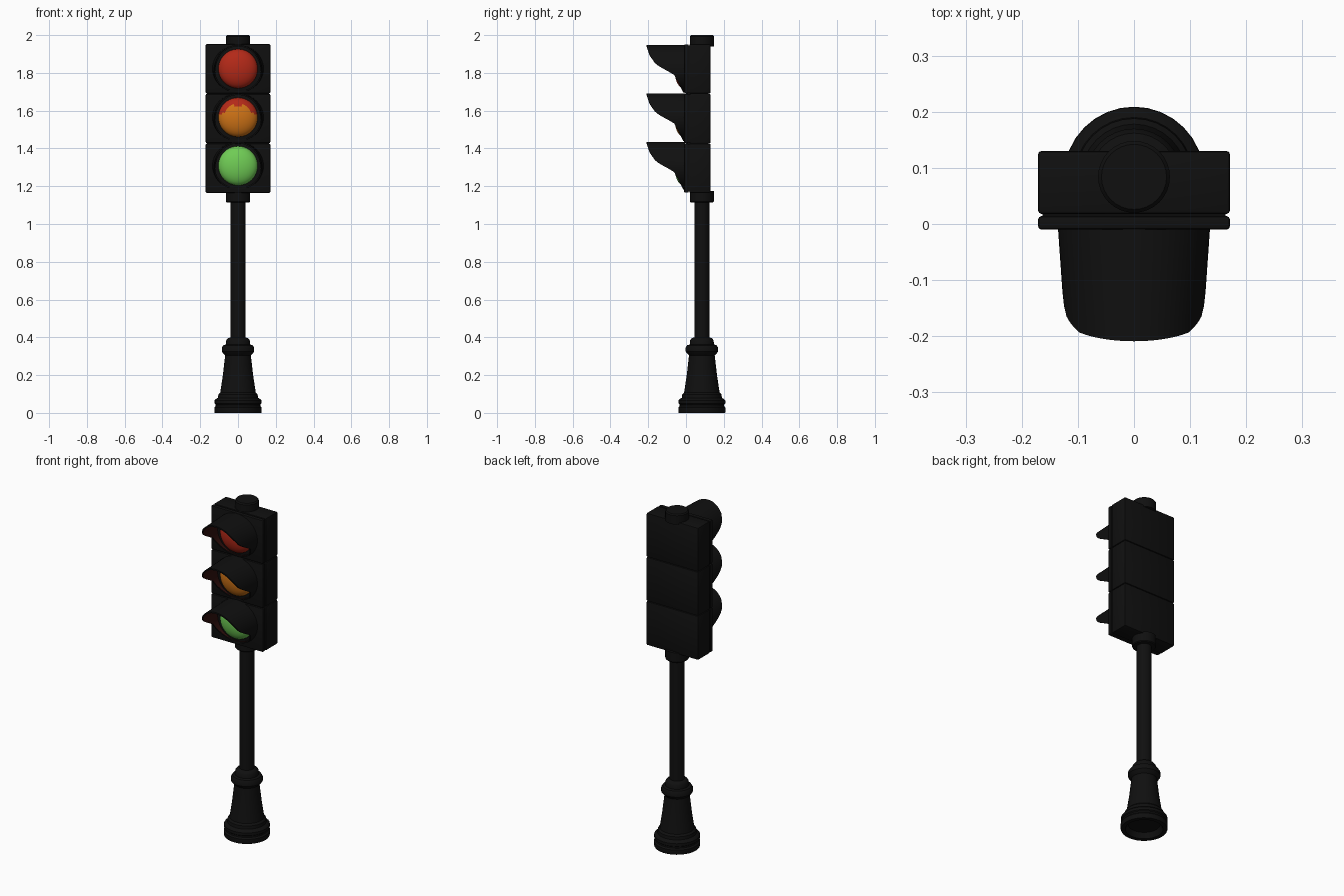
import bpy, bmesh, math

if "Cube" in bpy.data.objects:
    bpy.data.objects.remove(bpy.data.objects["Cube"])

POLE_Y = 0.084
STEP = 0.263          # height of one signal section
TOP = 1.953


def material(name, rgb):
    m = bpy.data.materials.new(name)
    m.diffuse_color = (*rgb, 1)
    m.use_nodes = True
    m.node_tree.nodes["Principled BSDF"].inputs["Base Color"].default_value = m.diffuse_color
    return m


BLACK = material("black_metal", (0.005, 0.005, 0.005))
RED = material("red_glass", (0.45, 0.022, 0.009))
AMBER = material("amber_glass", (0.62, 0.17, 0.008))
GREEN = material("green_glass", (0.16, 0.60, 0.09))
INNER = material("dark_red_lining", (0.03, 0.005, 0.004))


def finish(name, bm, mats, loc=(0, 0, 0), angle=35):
    bmesh.ops.recalc_face_normals(bm, faces=bm.faces)
    me = bpy.data.meshes.new(name)
    bm.to_mesh(me)
    bm.free()
    ob = bpy.data.objects.new(name, me)
    bpy.context.collection.objects.link(ob)
    ob.location = loc
    for m in mats:
        me.materials.append(m)
    bpy.ops.object.select_all(action='DESELECT')
    ob.select_set(True)
    bpy.context.view_layer.objects.active = ob
    bpy.ops.object.shade_smooth_by_angle(angle=math.radians(angle))
    return ob


def lathe(name, profile, n=32):
    """Turn (radius, z) points around the pole axis."""
    bm = bmesh.new()
    rings = [[bm.verts.new((r * math.cos(2 * math.pi * i / n),
                            r * math.sin(2 * math.pi * i / n), z)) for i in range(n)]
             for r, z in profile]
    for a, b in zip(rings, rings[1:]):
        for i in range(n):
            j = (i + 1) % n
            bm.faces.new((a[i], a[j], b[j], b[i]))
    bm.faces.new(rings[0])
    bm.faces.new(rings[-1])
    return finish(name, bm, [BLACK], (0, POLE_Y, 0))


def box(name, x, y0, y1, z0, z1, bevel):
    bm = bmesh.new()
    bmesh.ops.create_cube(bm, size=1)
    for v in bm.verts:
        v.co.x *= 2 * x
        v.co.y = (y0 + y1) / 2 + v.co.y * (y1 - y0)
        v.co.z = (z0 + z1) / 2 + v.co.z * (z1 - z0)
    if bevel:
        bmesh.ops.bevel(bm, geom=bm.edges[:], offset=bevel, segments=2,
                        profile=0.5, affect='EDGES')
    return finish(name, bm, [BLACK])


# Visor reach: (cosine of angle from the top, y of the front edge)
REACH = [(-1, -0.014), (-0.67, -0.035), (-0.23, -0.065), (-0.05, -0.11),
         (0.2, -0.16), (0.6, -0.193), (1, -0.209)]


def reach(c):
    for (c0, y0), (c1, y1) in zip(REACH, REACH[1:]):
        if c <= c1 + 1e-6:
            return y0 + (y1 - y0) * (c - c0) / (c1 - c0)
    return REACH[-1][1]


def visor(name, z, n=48, rows=6):
    """Cut-away tube: outer skin from panel to lip, then inner skin back."""
    bm = bmesh.new()
    rings = []
    path = [(t / rows, 0) for t in range(rows + 1)]
    path += [(t / rows, 0.008) for t in range(rows, -1, -1)]
    for t, inset in path:
        ring = []
        for i in range(n):
            a = 2 * math.pi * i / n
            y = -0.005 + t * (reach(math.cos(a)) + 0.005)
            rx = 0.136 + 0.07 * y - inset
            ring.append(bm.verts.new((rx * math.sin(a), y, (0.126 - inset) * math.cos(a))))
        rings.append(ring)
    for k, (a, b) in enumerate(zip(rings, rings[1:])):
        for i in range(n):
            j = (i + 1) % n
            f = bm.faces.new((a[i], a[j], b[j], b[i]))
            f.material_index = 1 if k > rows else 0
    return finish(name, bm, [BLACK, INNER], (0, 0, z))


def lens(name, z, mats, n=40, rows=8):
    """Shallow glass dome; a second material fills the upper outer crescent."""
    bm = bmesh.new()
    rings = []
    for k in range(rows):
        u = k / rows * math.pi / 2
        r = 0.104 * math.cos(u)
        rings.append([bm.verts.new((r * math.sin(2 * math.pi * i / n),
                                    -0.012 - 0.05 * math.sin(u),
                                    r * math.cos(2 * math.pi * i / n))) for i in range(n)])
    tip = bm.verts.new((0, -0.062, 0))
    for a, b in zip(rings, rings[1:]):
        for i in range(n):
            j = (i + 1) % n
            f = bm.faces.new((a[i], a[j], b[j], b[i]))
            c = f.calc_center_median()
            if len(mats) > 1 and c.z > 0.015 and math.hypot(c.x, c.z + 0.03) > 0.094:
                f.material_index = 1
    for i in range(n):
        bm.faces.new((rings[-1][i], rings[-1][(i + 1) % n], tip))
    # short rim back into the panel
    back = [bm.verts.new((v.co.x, 0, v.co.z)) for v in rings[0]]
    for i in range(n):
        j = (i + 1) % n
        bm.faces.new((back[i], back[j], rings[0][j], rings[0][i]))
    return finish(name, bm, mats, (0, 0, z), 50)


# Pedestal with stepped foot, flared shaft and ring, hollow underneath
lathe("pedestal", [(0.085, 0.03), (0.10, 0.0), (0.123, 0.0), (0.125, 0.006), (0.125, 0.028),
                   (0.118, 0.036), (0.118, 0.045), (0.124, 0.05), (0.124, 0.066),
                   (0.116, 0.074), (0.106, 0.08), (0.104, 0.098), (0.094, 0.108),
                   (0.080, 0.20), (0.068, 0.305), (0.076, 0.312), (0.086, 0.325),
                   (0.086, 0.345), (0.078, 0.358), (0.064, 0.362), (0.062, 0.385),
                   (0.054, 0.395), (0.040, 0.40)])
lathe("pole", [(0.040, 0.38), (0.040, 1.14)])
lathe("lower_collar", [(0.040, 1.115), (0.060, 1.115), (0.064, 1.12), (0.064, 1.155), (0.064, 1.175)])
lathe("top_cap", [(0.064, 1.94), (0.064, 1.993), (0.058, 2.0)])

# Three stacked signal sections: case, door, lens and visor
box("housing_core", 0.163, 0.0, 0.12, TOP - 3 * STEP + 0.008, TOP - 0.008, 0)
for i, (label, mats) in enumerate((("red", [RED]), ("amber", [AMBER, RED]), ("green", [GREEN]))):
    z1 = TOP - i * STEP
    z0 = z1 - STEP
    box(label + "_case", 0.171, 0.018, 0.13, z0 + 0.001, z1 - 0.001, 0.006)
    box(label + "_door", 0.171, -0.010, 0.014, z0 + 0.002, z1 - 0.002, 0.006)
    zc = TOP - 0.131 - i * 0.257
    lens(label + "_lens", zc, mats)
    visor(label + "_visor", zc)
    # hinges latch the door to the case gap on each side
